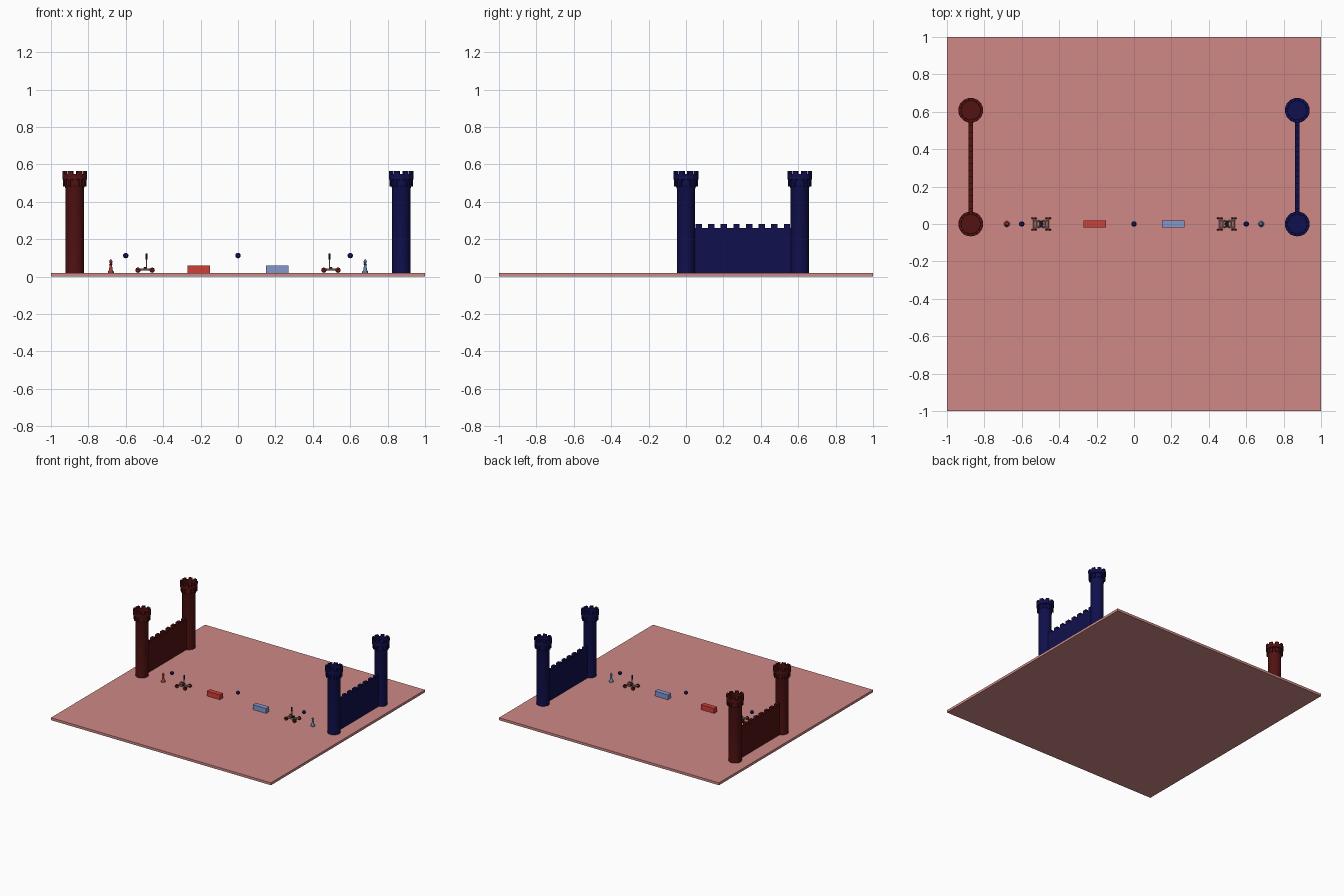
import bpy, bmesh, math
from mathutils import Matrix, Vector

old = bpy.data.objects.get("Cube")
if old:
    bpy.data.objects.remove(old, do_unlink=True)


def material(name, rgb):
    m = bpy.data.materials.new(name)
    m.use_nodes = True
    m.diffuse_color = (*rgb, 1)
    m.node_tree.nodes["Principled BSDF"].inputs["Base Color"].default_value = (*rgb, 1)
    return m


FLOOR = material("floor pink", (0.62, 0.25, 0.24))
DARK_RED = material("dark red", (0.085, 0.006, 0.006))
NAVY = material("navy", (0.005, 0.005, 0.075))
RED = material("bright red", (0.62, 0.05, 0.04))
BLUE = material("light blue", (0.23, 0.31, 0.62))
PAWN_RED = material("figure red", (0.35, 0.05, 0.045))
PAWN_BLUE = material("figure blue", (0.13, 0.22, 0.42))
TIMBER = material("pale timber", (0.58, 0.30, 0.26))
BLACK = material("near black", (0.012, 0.01, 0.02))


def finish(name, bm, mat, smooth=False):
    bmesh.ops.recalc_face_normals(bm, faces=bm.faces)
    me = bpy.data.meshes.new(name)
    bm.to_mesh(me)
    bm.free()
    me.materials.append(mat)
    ob = bpy.data.objects.new(name, me)
    bpy.context.collection.objects.link(ob)
    if smooth:
        bpy.ops.object.select_all(action='DESELECT')
        ob.select_set(True)
        bpy.context.view_layer.objects.active = ob
        bpy.ops.object.shade_smooth_by_angle(angle=math.radians(35))
    return ob


def add_box(bm, centre, size, turn=None):
    m = Matrix.Translation(centre) @ Matrix.Diagonal((*size, 1))
    bmesh.ops.create_cube(bm, size=1, matrix=(turn or Matrix()) @ m)


def add_rod(bm, a, b, radius, sides=10):
    a, b = Vector(a), Vector(b)
    d = b - a
    m = Matrix.Translation((a + b) / 2) @ d.to_track_quat('Z', 'Y').to_matrix().to_4x4()
    bmesh.ops.create_cone(bm, cap_ends=True, segments=sides, radius1=radius,
                          radius2=radius, depth=d.length, matrix=m)


def add_ball(bm, centre, radius):
    bmesh.ops.create_uvsphere(bm, u_segments=16, v_segments=10, radius=radius,
                              matrix=Matrix.Translation(centre))


def add_lathe(bm, x, y, profile, sides=32):
    pts = [bm.verts.new((x + r, y, z)) for r, z in profile]
    edges = [bm.edges.new(p) for p in zip(pts, pts[1:])]
    bmesh.ops.spin(bm, geom=pts + edges, cent=(x, y, 0), axis=(0, 0, 1),
                   angle=math.tau, steps=sides, use_merge=True)
    bmesh.ops.remove_doubles(bm, verts=bm.verts, dist=1e-5)


# Ground slab
bm = bmesh.new()
add_box(bm, (0, 0, 0.01), (2, 2, 0.02))
finish("ground_slab", bm, FLOOR)

TOWER_X, BACK_Y = 0.873, 0.608
TOWER = [(0, 0.02), (0.049, 0.02), (0.049, 0.47), (0.056, 0.49), (0.056, 0.515),
         (0.066, 0.52), (0.066, 0.548), (0.050, 0.548), (0.050, 0.525), (0, 0.525)]
FIGURE = [(0, 0.02), (0.016, 0.02), (0.016, 0.027), (0.010, 0.035), (0.006, 0.062),
          (0.010, 0.067), (0.005, 0.071), (0.009, 0.079), (0.007, 0.087), (0, 0.094)]


def castle(side, label, mat):
    x = side * TOWER_X
    # Round towers with corbels and merlons
    for y, place in ((0, "front"), (BACK_Y, "back")):
        bm = bmesh.new()
        add_lathe(bm, x, y, TOWER)
        for i in range(12):
            turn = Matrix.Translation((x, y, 0)) @ Matrix.Rotation(math.tau * i / 12, 4, 'Z')
            add_box(bm, (0.054, 0, 0.502), (0.018, 0.013, 0.04), turn)
        for i in range(8):
            turn = Matrix.Translation((x, y, 0)) @ Matrix.Rotation(math.tau * (i + 0.5) / 8, 4, 'Z')
            add_box(bm, (0.058, 0, 0.553), (0.015, 0.028, 0.022), turn)
        finish(f"{label}_{place}_tower", bm, mat, True)
    # Curtain wall with battlements
    bm = bmesh.new()
    add_box(bm, (x, BACK_Y / 2, 0.14), (0.024, BACK_Y - 0.08, 0.24))
    for i in range(8):
        add_box(bm, (x, BACK_Y / 2 + (i - 3.5) * 0.0675, 0.27), (0.024, 0.034, 0.024))
    finish(f"{label}_wall", bm, mat)


def catapult(side, label):
    x, y, z = side * 0.497, 0.026, 0.038
    ends = (-0.038, 0.038)
    # Frame: rails bowed inward, cross bars and axles
    bm = bmesh.new()
    for s in (-1, 1):
        path = [(x + dx, s * (0.014 + 6 * dx * dx), z)
                for dx in (-0.045, -0.022, 0, 0.022, 0.045)]
        for a, b in zip(path, path[1:]):
            add_rod(bm, a, b, 0.005, 8)
        add_rod(bm, (x + s * 0.022, -0.018, z), (x + s * 0.022, 0.018, z), 0.004, 8)
    for dx in ends:
        add_rod(bm, (x + dx, -y, z), (x + dx, y, z), 0.004, 8)
    add_rod(bm, (x - side * 0.008, 0, z), (x - side * 0.008, 0, 0.095), 0.0035, 8)
    finish(f"{label}_catapult_frame", bm, TIMBER, True)
    # Wheels
    bm = bmesh.new()
    for dx in ends:
        for s in (-1, 1):
            add_rod(bm, (x + dx, s * y, 0.034), (x + dx, s * 0.036, 0.034), 0.014, 16)
    finish(f"{label}_catapult_wheels", bm, DARK_RED, True)
    # Pivot and throwing cup
    bm = bmesh.new()
    add_rod(bm, (x, -0.016, 0.042), (x, 0.016, 0.042), 0.009, 12)
    add_rod(bm, (x - side * 0.008, 0, 0.09), (x - side * 0.008, 0, 0.122), 0.006, 10)
    finish(f"{label}_catapult_cup", bm, BLACK, True)


for side, label, dark, light, fig in ((-1, "right", DARK_RED, RED, PAWN_RED),
                                      (1, "left", NAVY, BLUE, PAWN_BLUE)):
    castle(side, label, dark)
    catapult(side, label)
    # Barrier block
    bm = bmesh.new()
    add_box(bm, (side * 0.21, 0, 0.04), (0.12, 0.04, 0.04))
    finish(f"{label}_barrier", bm, light)
    # Standing figure
    bm = bmesh.new()
    add_lathe(bm, side * 0.68, 0, FIGURE, 20)
    finish(f"{label}_figure", bm, fig, True)

# Floating balls
for x, label in ((-0.6, "right"), (0, "middle"), (0.6, "left")):
    bm = bmesh.new()
    add_ball(bm, (x, 0, 0.112), 0.0145)
    finish(f"{label}_ball", bm, NAVY, True)
